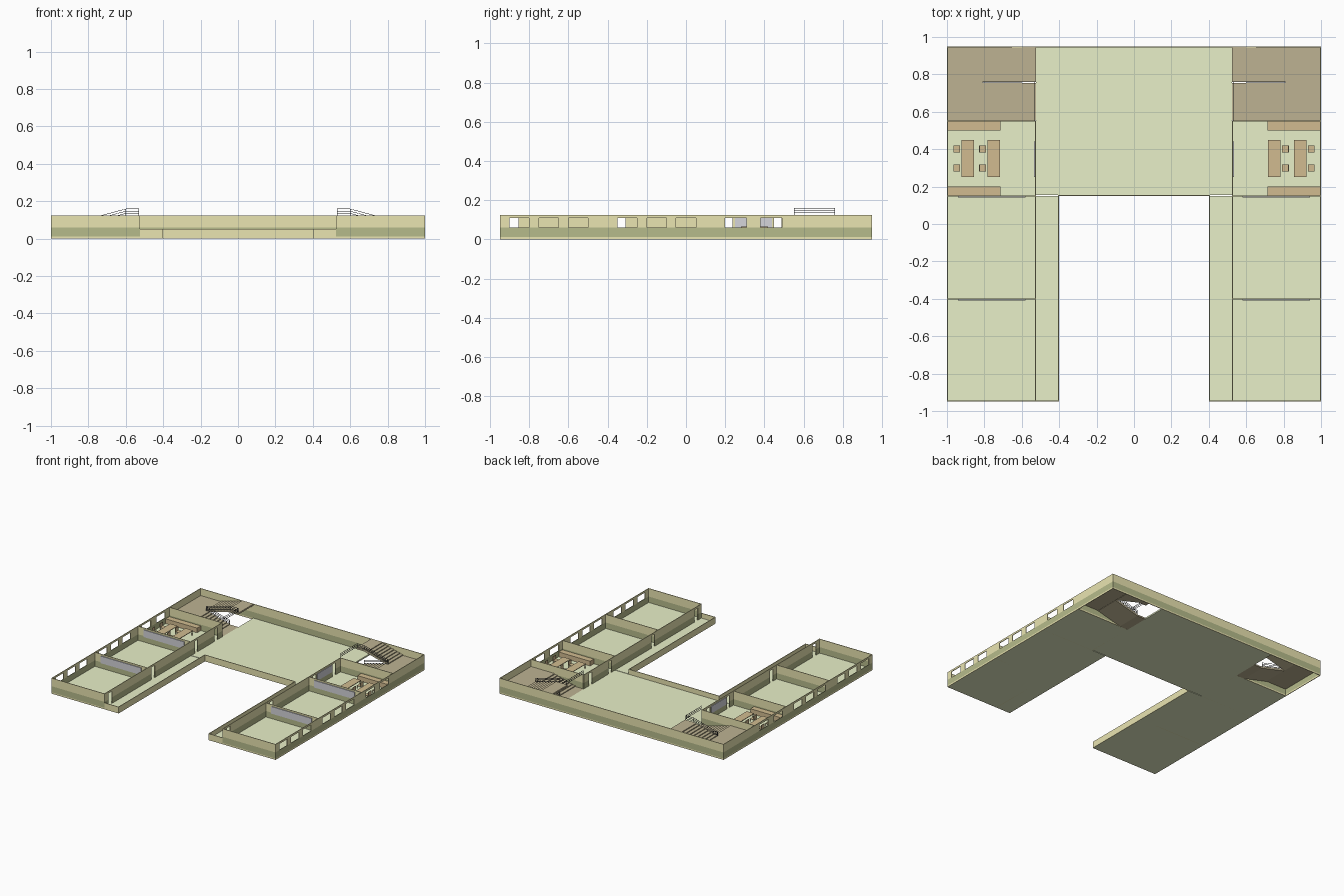
import bpy, bmesh
from mathutils import Vector, Matrix

if "Cube" in bpy.data.objects:
    bpy.data.objects.remove(bpy.data.objects["Cube"])

T = 0.005                       # wall thickness
FLOOR, DADO, HEAD, TOP = 0.012, 0.06, 0.11, 0.125


def material(name, rgb):
    m = bpy.data.materials.new(name)
    m.diffuse_color = (*rgb, 1)
    m.use_nodes = True
    m.node_tree.nodes["Principled BSDF"].inputs["Base Color"].default_value = m.diffuse_color
    return m


YELLOW = material("wall_yellow", (0.82, 0.78, 0.44))
OLIVE = material("dado_olive", (0.47, 0.50, 0.26))
GREEN = material("floor_green", (0.81, 0.87, 0.58))
BROWN = material("stair_brown", (0.51, 0.45, 0.29))
WOOD = material("wood", (0.64, 0.50, 0.28))
GREY = material("board_grey", (0.66, 0.66, 0.70))
BLACK = material("rail_black", (0.08, 0.08, 0.08))


def finish(bm, name, mats):
    bmesh.ops.recalc_face_normals(bm, faces=bm.faces)
    me = bpy.data.meshes.new(name)
    bm.to_mesh(me)
    bm.free()
    for m in mats:
        me.materials.append(m)
    ob = bpy.data.objects.new(name, me)
    bpy.context.collection.objects.link(ob)
    return ob


def add_box(bm, x, y, z, mat=0):
    size = Vector((x[1] - x[0], y[1] - y[0], z[1] - z[0]))
    mid = Vector((x[0] + x[1], y[0] + y[1], z[0] + z[1])) / 2
    mtx = Matrix.Translation(mid) @ Matrix.Diagonal((*size, 1))
    for v in bmesh.ops.create_cube(bm, size=1, matrix=mtx)["verts"]:
        for f in v.link_faces:
            f.material_index = mat


def boxes(name, mat, parts):
    bm = bmesh.new()
    for p in parts:
        add_box(bm, *p)
    return finish(bm, name, [mat])


def wall(name, along, at, a, b, windows=(), doors=(), top=TOP):
    """Two-tone wall; windows and doors are (start, end) gaps along its length."""
    bm = bmesh.new()

    def band(z0, z1, gaps, mat):
        pos = a
        for g0, g1 in sorted(gaps) + [(b, b)]:
            if g0 > pos:
                run, side = (pos, g0), (at, at + T)
                x, y = (run, side) if along == "x" else (side, run)
                add_box(bm, x, y, (z0, z1), mat)
            pos = g1
    band(0, FLOOR, [], 0)
    if top < DADO:
        band(FLOOR, top, [], 0)
    else:
        band(FLOOR, DADO, list(doors), 1)
        band(DADO, HEAD, list(doors) + list(windows), 0)
        band(HEAD, top, [], 0)
    return finish(bm, name, [YELLOW, OLIVE])


def beam(bm, p, q, w=0.0025):
    p, q = Vector(p), Vector(q)
    d = q - p
    mtx = (Matrix.Translation((p + q) / 2) @ d.to_track_quat("Z", "Y").to_matrix().to_4x4()
           @ Matrix.Diagonal((w, w, d.length, 1)))
    bmesh.ops.create_cube(bm, size=1, matrix=mtx)


def flight(name, x0, z0, x1, z1, y0, y1, n=8):
    """Sawtooth stair flight with a sloping underside."""
    dx, dz = (x1 - x0) / n, (z1 - z0) / n
    pts = [(x0, max(0, z0 - 0.014))]
    for i in range(n):
        pts += [(x0 + i * dx, z0 + i * dz + dz), (x0 + (i + 1) * dx, z0 + i * dz + dz)]
    pts.append((x1, z1 - 0.014))
    bm = bmesh.new()
    face = bm.faces.new([bm.verts.new((x, y0, z)) for x, z in pts])
    ext = bmesh.ops.extrude_face_region(bm, geom=[face])["geom"]
    bmesh.ops.translate(bm, vec=(0, y1 - y0, 0),
                        verts=[v for v in ext if isinstance(v, bmesh.types.BMVert)])
    return finish(bm, name, [BROWN])


def railing():
    """Three-bar handrails along both flights and across the stair opening."""
    bm = bmesh.new()
    y, hi, mid = 0.76, TOP, 0.068
    paths = [[(.53, .553, hi), (.53, y, hi), (.60, y, hi), (.81, y, mid)],
             [(.81, y - .006, mid), (.60, y - .006, FLOOR)]]
    for path in paths:
        for off in (0.010, 0.022, 0.034):
            up = Vector((0, 0, off))
            for p, q in zip(path, path[1:]):
                beam(bm, Vector(p) + up, Vector(q) + up)
        for p in path:
            beam(bm, p, Vector(p) + Vector((0, 0, 0.035)))
    return finish(bm, "stair_railing", [BLACK])


# One wing (the +x side), mirrored afterwards
wing = []
wing.append(boxes("wing_floor", GREEN, [
    ((.40 + T, 1 - T), (-.95 + T, .15), (0, FLOOR)),
    ((.525, 1 - T), (.15, .55), (0, FLOOR))]))
win = [(-.90, -.80), (-.75, -.65), (-.60, -.50), (-.35, -.25), (-.20, -.10),
       (-.05, .05), (.20, .31), (.38, .49)]
wing.append(wall("outer_wall", "y", 1 - T, -.95, .95, windows=win))
wing.append(wall("corridor_wall", "y", .525, -.95 + T, .55,
                 doors=[(-.90, -.855), (-.35, -.31), (.20, .237), (.45, .487)]))
wing.append(wall("front_wall", "x", -.95, .525, 1 - T))
for i, y in enumerate((-.40, .15, .55)):
    wing.append(wall(f"partition_{i}", "x", y - T / 2, .53, 1 - T))
wing.append(wall("parapet_side", "y", .40, -.95, .15, top=.052))
wing.append(wall("parapet_end", "x", -.95, .40 + T, .525, top=.052))

# Wall boards
wing.append(boxes("wall_boards", GREY, [
    ((.58, .94), (-.409, -.4025), (.055, .112)),
    ((.58, .94), (.141, .1475), (.055, .112)),
    ((.53, .535), (.25, .44), (.055, .112))]))

# Tables, chairs and counters of the furnished room
tables, chairs = [], []
for tx in (.75, .888):
    tables.append(((tx - .033, tx + .033), (.25, .45), (.045, .05)))
    for lx in (tx - .028, tx + .028):
        for ly in (.256, .444):
            tables.append(((lx - .003, lx + .003), (ly - .003, ly + .003), (FLOOR, .045)))
    for cy in (.30, .40):
        cx = tx + .06
        chairs.append(((cx - .018, cx + .018), (cy - .019, cy + .019), (.032, .036)))
        chairs.append(((cx + .014, cx + .018), (cy - .019, cy + .019), (.036, .066)))
        for lx in (cx - .015, cx + .015):
            for ly in (cy - .016, cy + .016):
                chairs.append(((lx - .002, lx + .002), (ly - .002, ly + .002), (FLOOR, .032)))
wing.append(boxes("tables", WOOD, tables))
wing.append(boxes("chairs", WOOD, chairs))
wing.append(boxes("counters", WOOD, [
    ((.715, 1 - T), (.153, .20), (FLOOR, .05)),
    ((.715, 1 - T), (.50, .547), (FLOOR, .05))]))

# Staircase: lower flight, half landing, upper flight, top landing
wing.append(flight("lower_flight", .60, FLOOR, .81, .068, .553, .755))
wing.append(flight("upper_flight", .81, .068, .60, TOP, .76, .945))
wing.append(boxes("stair_landings", BROWN, [
    ((.525, .60), (.553, .755), (0, FLOOR)),
    ((.81, 1 - T), (.553, .945), (.056, .068)),
    ((.525, .60), (.76, .945), (.113, TOP))]))
wing.append(railing())

# Mirror every wing part to the -x side
for ob in wing:
    twin = ob.copy()
    twin.data = ob.data.copy()
    twin.data.transform(Matrix.Diagonal((-1, 1, 1, 1)))
    twin.data.flip_normals()
    twin.name = "left_" + ob.name
    ob.name = "right_" + ob.name
    bpy.context.collection.objects.link(twin)

# Central hall
boxes("hall_floor", GREEN, [((-.525, .525), (.15 + T, .95 - T), (0, FLOOR))])
wall("back_wall", "x", .95 - T, -1 + T, 1 - T)
wall("courtyard_parapet", "x", .15, -.40 - T, .40 + T, top=.052)
